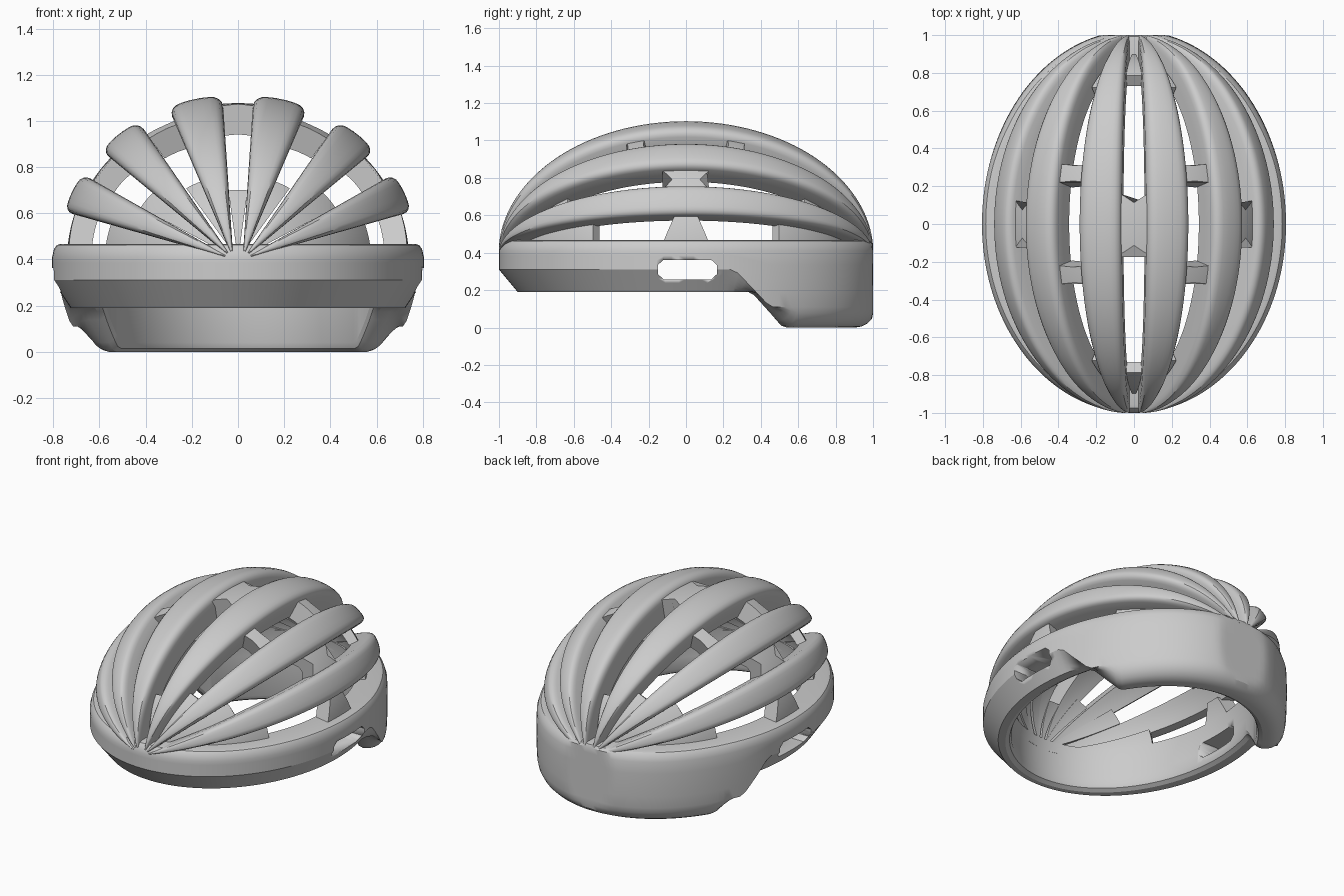
import bpy, bmesh
from math import sin, cos, acos, pi, radians, sqrt

if "Cube" in bpy.data.objects:
    bpy.data.objects.remove(bpy.data.objects["Cube"])

ZC = 0.40                      # height of the axis the ribs fan around
OUTER = (0.765, 1.0, 0.71)     # outer shell radii
INNER = (0.64, 0.84, 0.545)    # head cavity radii


def clamp(v, lo, hi):
    return max(lo, min(hi, v))


def shell_point(theta, phi, f, dx=0.0):
    """Point in the shell wall: f = 0 on the cavity, f = 1 on the outside."""
    def r(e):
        return 1 / sqrt((cos(theta) / e[0]) ** 2 + (sin(theta) / e[2]) ** 2)
    rad = (r(INNER) * (1 - f) + r(OUTER) * f) * sin(phi)
    y = (INNER[1] * (1 - f) + OUTER[1] * f) * cos(phi)
    return (rad * cos(theta) + dx, y, ZC + rad * sin(theta))


def make(name, rings, closed=False, mirror=False, angle=32):
    """Skin a list of equal closed loops into a solid."""
    bm = bmesh.new()
    vs = [[bm.verts.new(p) for p in ring] for ring in rings]
    n, m = len(vs), len(vs[0])
    for i in range(n if closed else n - 1):
        a, b = vs[i], vs[(i + 1) % n]
        for k in range(m):
            bm.faces.new((a[k], a[(k + 1) % m], b[(k + 1) % m], b[k]))
    if not closed:
        bm.faces.new(vs[0])
        bm.faces.new(vs[-1][::-1])
    bmesh.ops.recalc_face_normals(bm, faces=bm.faces)
    me = bpy.data.meshes.new(name)
    bm.to_mesh(me)
    bm.free()
    me.shade_smooth()
    me.set_sharp_from_angle(angle=radians(angle))
    ob = bpy.data.objects.new(name, me)
    bpy.context.collection.objects.link(ob)
    if mirror:
        ob.modifiers.new("mirror", 'MIRROR')
    return ob


# Ribs: rounded bars following the meridians
half = [(0, 0), (0, .4), (0, .72), (.02, .83), (.07, .92), (.15, .98), (.25, 1), (.4, 1.01)]
section = half + [(1 - u, f) for u, f in half[::-1]] + [(.75, 0), (.5, 0), (.25, 0)]


def rib(name, t0, t1):
    rings = []
    for j in range(65):
        phi = radians(3 + 174 * j / 64)
        rings.append([shell_point(radians(t0 + (t1 - t0) * u), phi, f, 0.02)
                      for u, f in section])
    make(name, rings, mirror=True)


rib("top_rib", 86.2, 66.8)
rib("middle_rib", 55.5, 39.5)
rib("side_rib", 29.5, 15.8)


# Bridges and gap floors: pieces of shell between the ribs
def block(name, t0, t1, y0, y1, f, pinch=0.0, mirror=True, taper=False, steps=12):
    rings = []
    for j in range(steps + 1):
        s = 2 * j / steps - 1
        ring = []
        for top in (0, 1):
            us = [i / 8 for i in range(9)]
            for u in (us[::-1] if top else us):
                k = 1 - pinch * (u if taper else 1 - abs(2 * u - 1))
                y = (y0 + y1) / 2 + s * k * (y1 - y0) / 2
                ring.append(shell_point(radians(t0 + (t1 - t0) * u),
                                        acos(clamp(y, -.998, .998)), f * top))
        rings.append(ring)
    make(name, rings, mirror=mirror)


block("crown_bridge", 82, 98, -.18, .18, .8, .35, mirror=False)
block("middle_bridge", 39, 28, -.13, .13, .75, .4)
block("side_bridge", 2, 17, -.14, .14, .8, .6, taper=True)
for s, end in ((-1, "front"), (1, "rear")):
    block(end + "_upper_bridge", 68, 54, *sorted((s * .23, s * .33)), .75, .15)
    for nm, t0, t1, y, mir in (("crown", 82, 98, .87, False), ("upper", 68, 54, .80, True),
                               ("middle", 41, 28, .70, True), ("side", 2, 17, .55, True)):
        block(end + "_" + nm + "_floor", t0, t1, *sorted((s * y, s * .998)), .4,
              mirror=mir, steps=24)

# Base band: swept around the head, dropping low behind the neck
rings = []
N = 160
for i in range(N):
    a = 2 * pi * i / N
    cx, cy = cos(a), sin(a)
    ry = 1.025 if cy > 0 else 1.0
    yo = ry * cy
    zc = clamp(.31 - (yo - .26) * 1.05, .11, .31)
    zb = clamp(.19 - (yo * .9 - .37) * 1.05, 0, .19)
    rear = clamp((yo - .3) / .25, 0, 1)           # rounds the chamfer at the back
    bulge = .04 * rear
    pts = [(.955, .467), (.975, .462), (.99, .445), (1, .41)]
    pts += [(1, .41 + (zc - .41) * k / 4) for k in range(1, 5)]
    for k in range(1, 6):
        q = k / 5
        flat = (1 - .1 * q, zc + (zb - zc) * q)
        arc = (1 - .1 * (1 - cos(q * pi / 2)), zc + (zb - zc) * sin(q * pi / 2))
        pts.append(tuple(flat[c] * (1 - rear) + arc[c] * rear for c in (0, 1)))
    ring = []
    for s, z in pts:
        s -= bulge * ((z - .28) / .28) ** 2 * .4
        ring.append((.805 * s * cx, min(ry * s * cy, 1.0), z))
    # rounded lower lip, then the cavity wall
    for sx, sy, z in ((.67, .87, zb), (.645, .845, zb + .015), (.635, .835, zb + .04),
                      (.64, .84, .3), (.64, .84, .40), (.63, .83, .467)):
        ring.append((sx * cx, sy * cy, z))
    rings.append(ring)
base = make("base_band", rings, closed=True, angle=28)

# Side strap openings
hole = [(-.15, .285), (-.12, .258), (.135, .258), (.165, .285),
        (.165, .335), (.135, .362), (-.12, .362), (-.15, .335)]
cutter = make("strap_opening_cutter", [[(x, y, z) for y, z in hole] for x in (-1.2, 1.2)])
cutter.hide_render = True
cutter.hide_set(True)
mod = base.modifiers.new("openings", 'BOOLEAN')
mod.operation = 'DIFFERENCE'
mod.solver = 'EXACT'
mod.object = cutter
